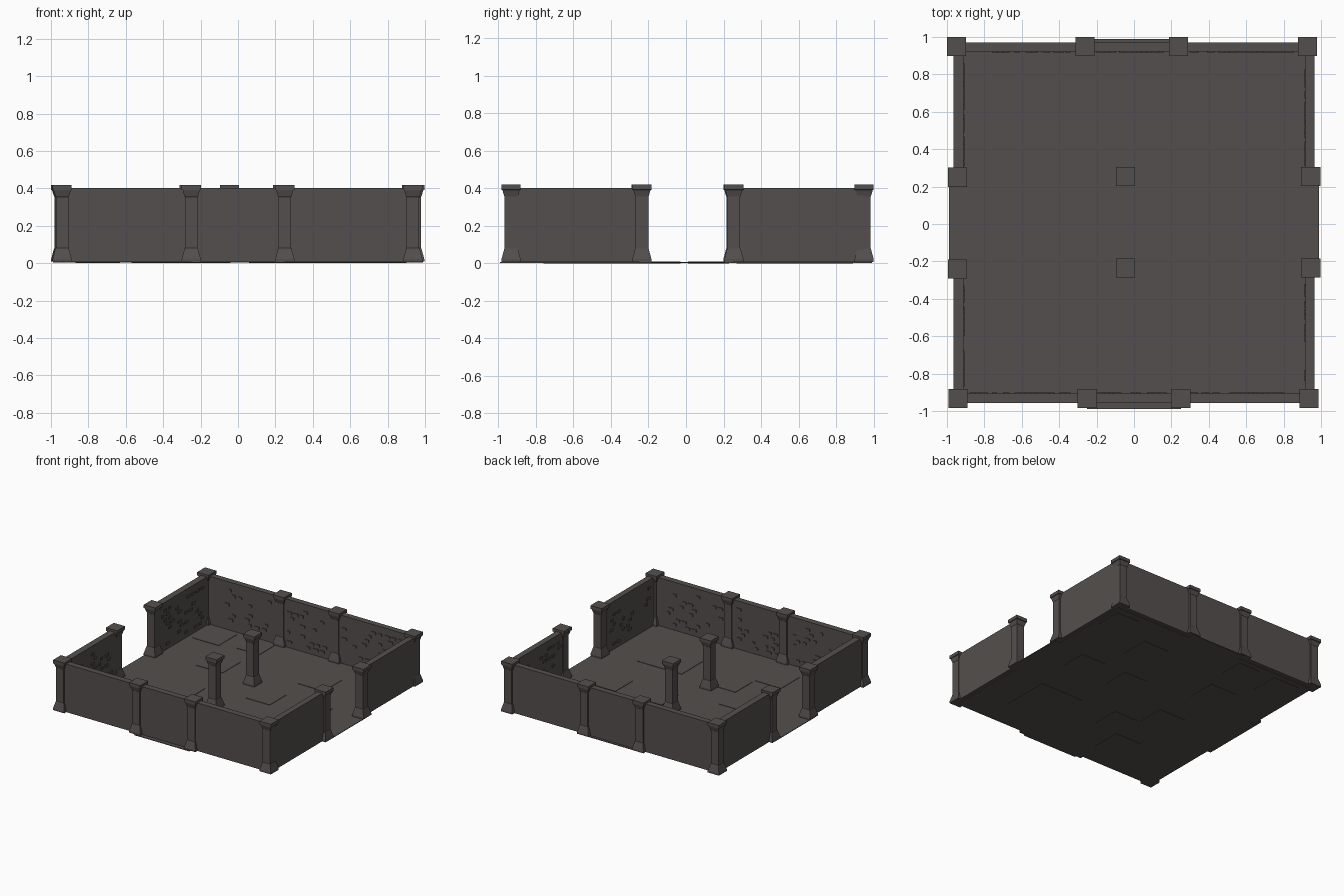
import bpy, bmesh, random
from mathutils import Matrix

if "Cube" in bpy.data.objects:
    bpy.data.objects.remove(bpy.data.objects["Cube"])

random.seed(4)


def material(name, rgb):
    m = bpy.data.materials.new(name)
    m.diffuse_color = (*rgb, 1)
    m.use_nodes = True
    m.node_tree.nodes["Principled BSDF"].inputs["Base Color"].default_value = m.diffuse_color
    return m


STONE = material("dark warm stone", (0.088, 0.078, 0.075))


def add_box(bm, x0, x1, y0, y1, z0, z1):
    mat = Matrix.Translation(((x0 + x1) / 2, (y0 + y1) / 2, (z0 + z1) / 2)) \
        @ Matrix.Diagonal((x1 - x0, y1 - y0, z1 - z0, 1))
    bmesh.ops.create_cube(bm, size=1, matrix=mat)


def finish(bm, name):
    bmesh.ops.recalc_face_normals(bm, faces=bm.faces)
    me = bpy.data.meshes.new(name)
    bm.to_mesh(me)
    bm.free()
    me.materials.append(STONE)
    ob = bpy.data.objects.new(name, me)
    bpy.context.collection.objects.link(ob)
    return ob


def boxes(name, items):
    bm = bmesh.new()
    for b in items:
        add_box(bm, *b)
    return finish(bm, name)


# Floor sheet: a square with a sill pushed out on each side, as one outline
S, T, D = 0.935, 0.99, 0.25
quarter = [(S, -S), (S, -D), (T, -D), (T, D), (S, D)]
outline = []
for k in range(4):
    for x, y in quarter:
        for _ in range(k):
            x, y = -y, x
        outline.append((x, y))
bm = bmesh.new()
base = bm.faces.new([bm.verts.new((x, y, 0.003)) for x, y in outline])
up = bmesh.ops.extrude_face_region(bm, geom=[base])["geom"]
bmesh.ops.translate(bm, vec=(0, 0, 0.005),
                    verts=[v for v in up if isinstance(v, bmesh.types.BMVert)])
finish(bm, "floor")

# Loose paving slabs that stand slightly proud of the floor on both sides
slabs = [(0.45, -0.50, 0.40), (0.59, 0.12, 0.22), (0.35, 0.56, 0.24),
         (0.79, 0.77, 0.22), (-0.40, -0.15, 0.24), (-0.38, -0.64, 0.24),
         (-0.15, -0.38, 0.22), (-0.45, 0.39, 0.24), (-0.75, 0.77, 0.24),
         (-0.39, 0.79, 0.20), (0.17, 0.12, 0.22)]
boxes("paving_slabs", [(x - s / 2, x + s / 2, y - s / 2, y + s / 2, 0.0, 0.011)
                       for x, y, s in slabs])

# Walls: front and back are closed, the two sides leave a doorway
Z0, Z1 = 0.008, 0.402
boxes("front_wall", [(-0.94, 0.94, -0.957, -0.907, Z0, Z1)])
boxes("back_wall", [(-0.94, 0.94, 0.922, 0.970, Z0, Z1)])
boxes("left_walls", [(-0.965, -0.912, -0.93, -0.24, Z0, Z1),
                     (-0.965, -0.912, 0.25, 0.95, Z0, Z1)])
boxes("right_walls", [(0.917, 0.965, -0.93, -0.235, Z0, Z1),
                      (0.917, 0.965, 0.255, 0.95, Z0, Z1)])


# Scattered bricks that poke out of the inner wall faces, laid in courses
def bricks(name, spans, axis, face, inward):
    out = []
    for a, b in spans:
        for row in range(8):
            z = 0.045 + row * 0.04
            u = a + 0.03 * (row % 2)
            while u + 0.05 < b:
                if random.random() < 0.3:
                    w = random.uniform(0.025, 0.045)
                    p, q = sorted((face - inward * 0.002, face + inward * 0.006))
                    if axis == "x":
                        out.append((u, u + w, p, q, z, z + 0.02))
                    else:
                        out.append((p, q, u, u + w, z, z + 0.02))
                u += 0.06
    boxes(name, out)


thirds = [(-0.88, -0.30), (-0.20, 0.20), (0.30, 0.88)]
sides = [(-0.87, -0.30), (0.31, 0.88)]
bricks("front_wall_bricks", thirds, "x", -0.907, 1)
bricks("back_wall_bricks", thirds, "x", 0.922, -1)
bricks("left_wall_bricks", sides, "y", -0.912, 1)
bricks("right_wall_bricks", sides, "y", 0.917, -1)

# Pillars: square profile of (half width, height) with flared foot and cap
PROFILE = [(0.051, 0.008), (0.051, 0.022), (0.036, 0.078),
           (0.034, 0.08), (0.034, 0.355), (0.036, 0.357),
           (0.046, 0.39), (0.051, 0.392), (0.051, 0.419)]


def pillar(name, x, y):
    bm = bmesh.new()
    rings = [[bm.verts.new((x + sx * h, y + sy * h, z))
              for sx, sy in ((-1, -1), (1, -1), (1, 1), (-1, 1))]
             for h, z in PROFILE]
    for lo, hi in zip(rings, rings[1:]):
        for i in range(4):
            j = (i + 1) % 4
            bm.faces.new((lo[i], lo[j], hi[j], hi[i]))
    bm.faces.new(rings[0][::-1])
    bm.faces.new(rings[-1])
    finish(bm, name)


rows = {
    "front_pillar": [(x, -0.932) for x in (-0.94, -0.25, 0.25, 0.935)],
    "back_pillar": [(x, 0.949) for x in (-0.948, -0.262, 0.238, 0.928)],
    "left_doorway_pillar": [(-0.944, -0.24), (-0.944, 0.25)],
    "right_doorway_pillar": [(0.945, -0.235), (0.945, 0.255)],
    "centre_column": [(-0.046, -0.235), (-0.046, 0.255)],
}
for name, spots in rows.items():
    for i, (x, y) in enumerate(spots, 1):
        pillar(f"{name}_{i}", x, y)
